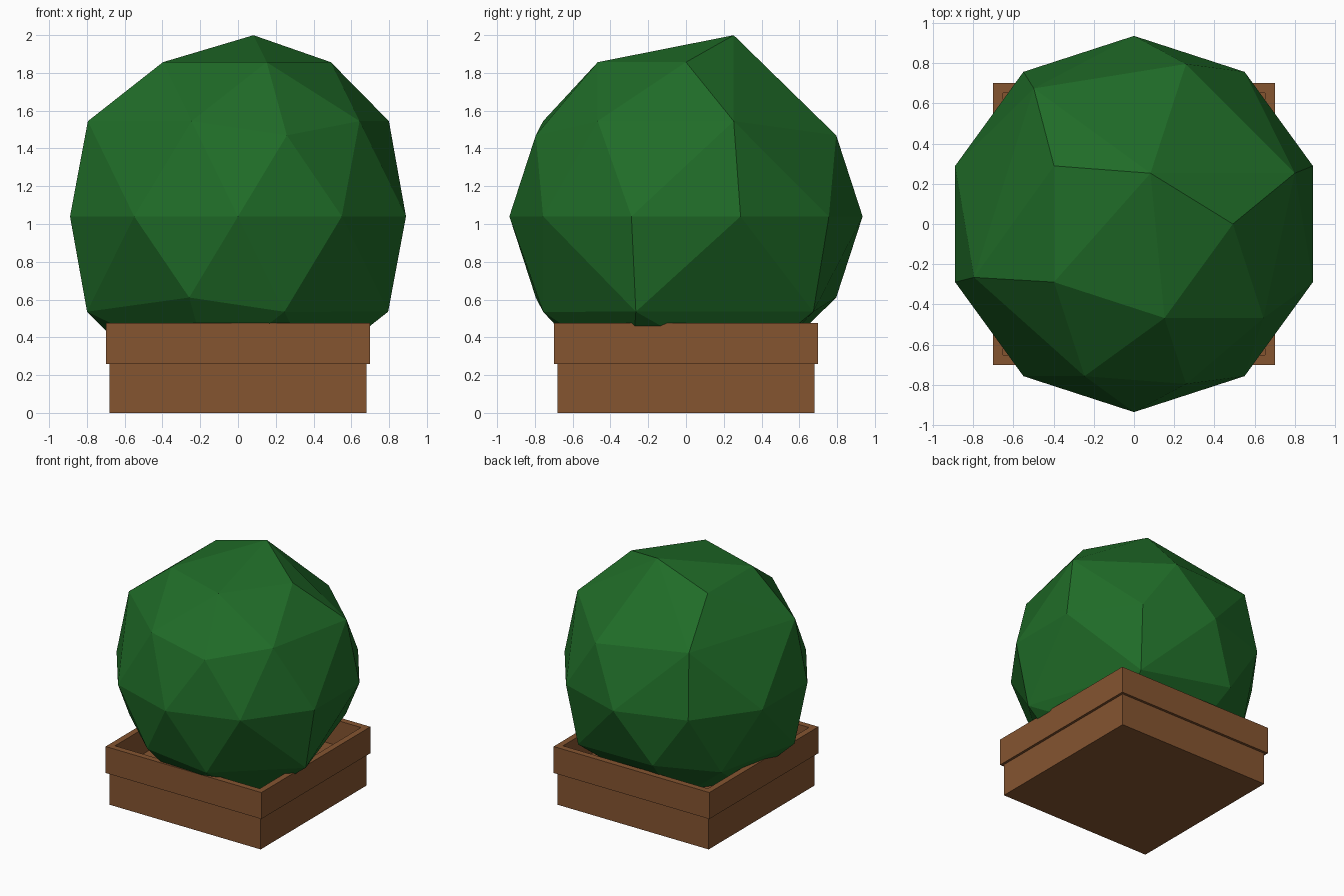
import bpy, bmesh
from mathutils import Vector

if "Cube" in bpy.data.objects:
    bpy.data.objects.remove(bpy.data.objects["Cube"])


def material(name, rgb):
    m = bpy.data.materials.new(name)
    m.diffuse_color = (*rgb, 1)
    m.use_nodes = True
    m.node_tree.nodes["Principled BSDF"].inputs["Base Color"].default_value = m.diffuse_color
    return m


def make_object(name, bm, mat):
    bmesh.ops.recalc_face_normals(bm, faces=bm.faces)
    me = bpy.data.meshes.new(name)
    bm.to_mesh(me)
    bm.free()
    me.materials.append(mat)
    ob = bpy.data.objects.new(name, me)
    bpy.context.collection.objects.link(ob)
    return ob


def box(bm, half, z0, z1):
    geo = bmesh.ops.create_cube(bm, size=1)
    for v in geo["verts"]:
        v.co = Vector((v.co.x * 2 * half, v.co.y * 2 * half,
                       z0 if v.co.z < 0 else z1))


wood = material("wood", (0.235, 0.09, 0.03))
leaf = material("leaf", (0.014, 0.15, 0.021))

# Planter base
bm = bmesh.new()
box(bm, 0.68, 0.0, 0.26)
make_object("planter_base", bm, wood)

# Planter rim: square frame, hollow down to the base
bm = bmesh.new()
box(bm, 0.70, 0.26, 0.475)
bm.faces.ensure_lookup_table()
top = [f for f in bm.faces if f.calc_center_median().z > 0.47]
bmesh.ops.inset_region(bm, faces=top, thickness=0.07)
hole = bmesh.ops.extrude_discrete_faces(bm, faces=top)["faces"]
for v in hole[0].verts:
    v.co.z = 0.27
make_object("planter_rim", bm, wood)

# Bush: low-poly ball with some edges collapsed outward for an uneven look
bm = bmesh.new()
bmesh.ops.create_icosphere(bm, subdivisions=2, radius=1)
collapses = [
    ((0.894, 0, 0.447), (0.688, 0.5, 0.526)),
    ((-0.724, -0.526, 0.447), (-0.851, 0, 0.526)),
    ((-0.724, 0.526, 0.447), (-0.263, 0.809, 0.526)),
    ((0, 0, 1), (0.162, 0.5, 0.851)),
    ((0.724, -0.526, -0.447), (0.851, 0, -0.526)),
    ((0.724, 0.526, -0.447), (0.263, 0.809, -0.526)),
    ((-0.894, 0, -0.447), (-0.688, -0.5, -0.526)),
    ((0, 0, -1), (-0.162, 0.5, -0.851)),
]
for pair in collapses:
    a, b = [min(bm.verts, key=lambda v: (v.co - Vector(p)).length) for p in pair]
    bmesh.ops.pointmerge(bm, verts=[a, b], merge_co=(a.co + b.co) * 0.54)
for v in bm.verts:
    v.co = Vector((v.co.x * 0.935, v.co.y * 0.935, v.co.z * 0.96 + 1.04))
make_object("bush", bm, leaf)
